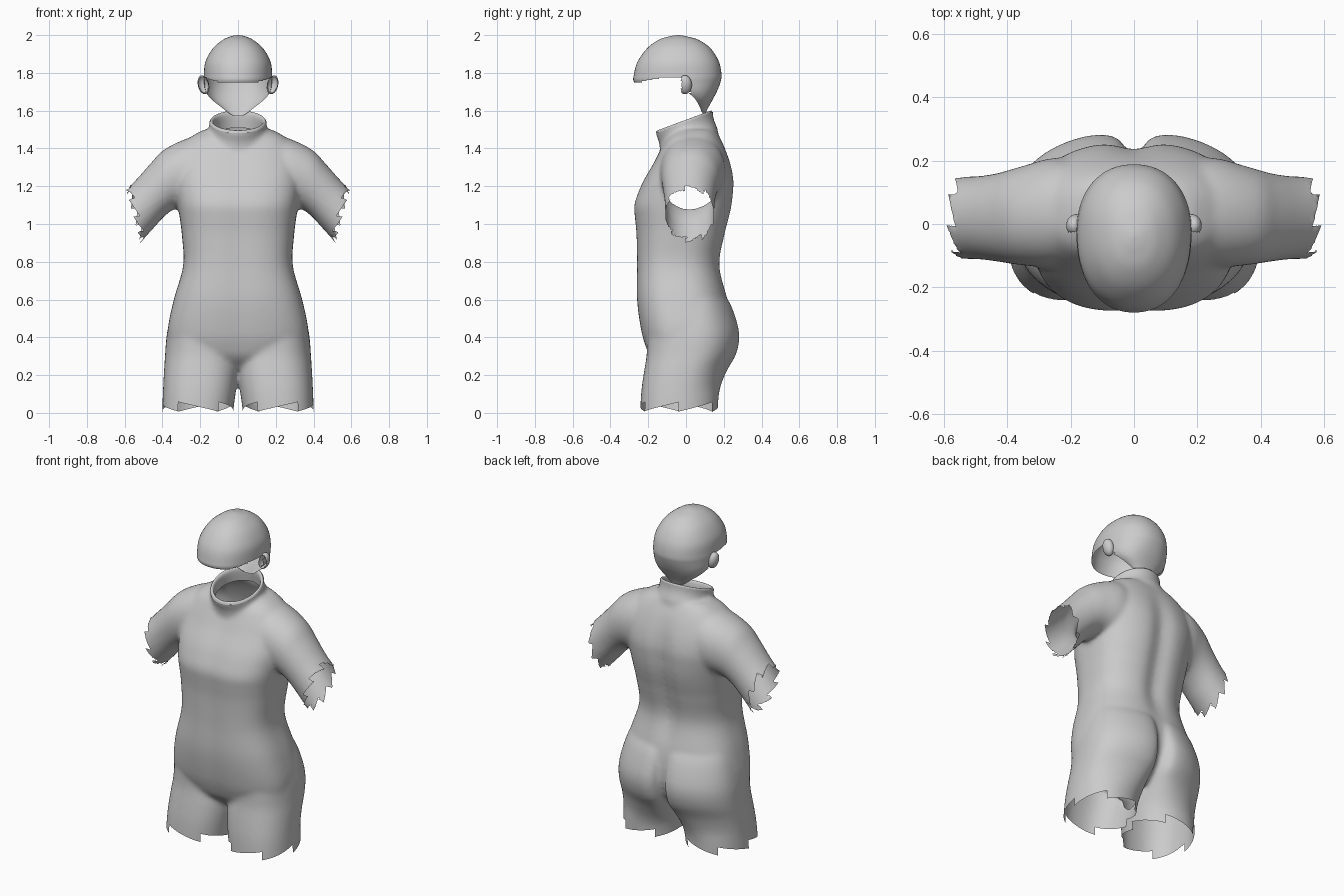
import bpy, bmesh, math
from mathutils import Vector

if "Cube" in bpy.data.objects:
    bpy.data.objects.remove(bpy.data.objects["Cube"])

grey = bpy.data.materials.new("plain grey")
grey.diffuse_color = (0.6, 0.6, 0.6, 1)
grey.use_nodes = True
grey.node_tree.nodes["Principled BSDF"].inputs["Base Color"].default_value = grey.diffuse_color


def resample(rows, steps):
    """Catmull-Rom interpolation of section rows."""
    out = []
    for i in range(len(rows) - 1):
        a, b, c, d = (rows[max(0, min(len(rows) - 1, i + k))] for k in (-1, 0, 1, 2))
        for s in range(steps):
            t = s / steps
            out.append([0.5 * (2*q + (r-p)*t + (2*p-5*q+4*r-w)*t*t + (3*q-p-3*r+w)*t**3)
                        for p, q, r, w in zip(a, b, c, d)])
    return out + [list(rows[-1])]


def unit_oval(n, back, front=None):
    """Points of a unit superellipse with separate back and front powers."""
    pts = []
    for i in range(n):
        a = 2 * math.pi * i / n
        c, s = math.cos(a), math.sin(a)
        e = 2 / (back if s > 0 or not front else front)
        pts.append((math.copysign(abs(c) ** e, c), math.copysign(abs(s) ** e, s)))
    return pts


def loft(bm, rings, caps=True):
    loops = [[bm.verts.new(p) for p in ring] for ring in rings]
    faces = []
    for lo, hi in zip(loops, loops[1:]):
        for i in range(len(lo)):
            j = (i + 1) % len(lo)
            faces.append(bm.faces.new((lo[i], lo[j], hi[j], hi[i])))
    if caps:
        faces += [bm.faces.new(loops[0][::-1]), bm.faces.new(loops[-1])]
    bmesh.ops.recalc_face_normals(bm, faces=faces)


def make(name, bm):
    me = bpy.data.meshes.new(name)
    bm.to_mesh(me)
    bm.free()
    me.materials.clear()
    me.materials.append(grey)
    ob = bpy.data.objects.new(name, me)
    bpy.context.collection.objects.link(ob)
    me.polygons.foreach_set("use_smooth", [True] * len(me.polygons))
    return ob


def cull(bm, test):
    bmesh.ops.delete(bm, geom=[f for f in bm.faces if test(f.calc_center_median())], context='FACES')


def saw(a, teeth):
    return (a / (2 * math.pi) * teeth) % 1.0


# --- Body: torso, neck, legs and upper arms as closed volumes ---
bm = bmesh.new()
TORSO = [  # z, half width, front y, back y
    (.23, .10, -.12, .12), (.29, .25, -.185, .18), (.35, .355, -.215, .215), (.44, .372, -.24, .235),
    (.60, .34, -.262, .222), (.78, .29, -.262, .185), (.94, .297, -.265, .212), (1.03, .308, -.273, .235),
    (1.10, .318, -.277, .25), (1.18, .33, -.25, .258), (1.24, .335, -.222, .258), (1.32, .33, -.175, .24),
    (1.40, .30, -.135, .21), (1.46, .25, -.10, .18), (1.50, .18, -.05, .155)]
rings = []
for z, rx, yf, yb in resample(TORSO, 5):
    groove = .028 * math.exp(-((z - 1.0) / .36) ** 4)      # spine furrow
    ring = []
    for u, v in unit_oval(80, 2.4, 2.8):
        x, y = u * rx, (yf + yb) / 2 + v * (yb - yf) / 2
        y -= math.exp(-(x / .06) ** 2) * (groove if v > 0 else -.006)
        ring.append((x, y, z))
    rings.append(ring)
loft(bm, rings)

NECK = [  # radius x, radius y, centre y, centre z, slope
    (.21, .15, .02, 1.40, .25), (.178, .155, .015, 1.452, .27), (.157, .150, .006, 1.485, .31),
    (.150, .149, -.004, 1.51, .35), (.152, .152, -.010, 1.545, .37), (.152, .152, -.010, 1.58, .37)]
loft(bm, [[(u * rx, cy + v * ry, cz + sl * v * ry) for u, v in unit_oval(64, 2)]
          for rx, ry, cy, cz, sl in resample(NECK, 3)])

LEG = [  # z, inner x, outer x, front y, back y
    (.70, .06, .28, -.10, .13), (.61, .015, .325, -.16, .215), (.52, -.002, .355, -.19, .258),
    (.41, -.004, .378, -.205, .283), (.31, -.004, .386, -.208, .265), (.22, -.003, .392, -.222, .215),
    (.12, .010, .397, -.236, .178), (.0, .026, .402, -.243, .168), (-.08, .026, .402, -.243, .168)]
ARM = [  # top x, top z, bottom x, bottom z, front y, back y
    (.10, 1.49, .12, 1.15, -.09, .17), (.25, 1.46, .22, 1.10, -.135, .21), (.39, 1.395, .32, 1.085, -.13, .182),
    (.465, 1.318, .385, 1.045, -.12, .162), (.53, 1.245, .445, .98, -.112, .152),
    (.60, 1.17, .515, .903, -.11, .15), (.72, 1.04, .635, .773, -.11, .15)]
for side in (1, -1):
    rings = []
    for z, xi, xo, yf, yb in resample(LEG, 4):
        lean = .085 * min(1, max(0, (z - .08) / .2))       # buttock fullness sits near the middle
        rings.append([(side * ((xi + xo) / 2 + u * (xo - xi) / 2 - lean * max(0, v) * (1 - u * u)),
                       (yf + yb) / 2 + v * (yb - yf) / 2, z) for u, v in unit_oval(56, 2.1, 2.4)])
    loft(bm, rings)
    loft(bm, [[(side * ((xt + xb) / 2 + u * (xt - xb) / 2), (yf + yb) / 2 + v * (yb - yf) / 2,
                (zt + zb) / 2 + u * (zt - zb) / 2) for u, v in unit_oval(48, 2.1)]
              for xt, zt, xb, zb, yf, yb in resample(ARM, 4)])
solid = make("body_volume", bm)

# Fuse into one skin
rem = solid.modifiers.new("fuse", 'REMESH')
rem.mode = 'VOXEL'
rem.voxel_size = .011
smooth = solid.modifiers.new("soften", 'SMOOTH')
smooth.factor = .5
smooth.iterations = 16
skin = bpy.data.meshes.new_from_object(solid.evaluated_get(bpy.context.evaluated_depsgraph_get()))
bpy.data.objects.remove(solid)


# Open the neck, and tear the sleeve and leg ends
def leg_cut(p):
    a = math.atan2(p.y + .035, abs(p.x) - .21) + math.pi
    return .008 + .05 * saw(a, 6)


def sleeve_cut(p):
    a = math.atan2(p.z - 1.04, p.y - .02) + math.pi
    return .592 - (1.18 - p.z) * .27 - .035 * saw(a, 9)


def rim_cut(p):
    return 1.538 + .37 * (p.y + .01)


def torn(p):
    if p.z < .2:
        return p.z < leg_cut(p)
    if p.z > 1.4 and math.hypot(p.x, p.y) < .2:
        return p.z > rim_cut(p)
    return abs(p.x) > .45 and p.z > .7 and abs(p.x) > sleeve_cut(p)


bm = bmesh.new()
bm.from_mesh(skin)
cull(bm, torn)
for v in bm.verts:                                         # straighten the torn edges
    if v.is_boundary:
        if v.co.z < .2:
            h = leg_cut(v.co)
            if abs(h - v.co.z) < .014:
                v.co.z = h
        elif v.co.z > 1.4:
            v.co.z = rim_cut(v.co)
        elif abs(sleeve_cut(v.co) - abs(v.co.x)) < .014:
            v.co.x = math.copysign(sleeve_cut(v.co), v.co.x)
make("body_suit", bm)

# --- Collar rim: rolled lip with an inner lining ---
bm = bmesh.new()
RIM = [(.150, .150, -.010, 1.536, .37), (.145, .145, -.010, 1.547, .37), (.135, .135, -.010, 1.545, .37),
       (.129, .129, -.008, 1.525, .36), (.132, .130, .0, 1.47, .30)]
loft(bm, [[(u * rx, cy + v * ry, cz + sl * v * ry) for u, v in unit_oval(64, 2)]
          for rx, ry, cy, cz, sl in resample(RIM, 3)], caps=False)
make("collar_rim", bm)

# --- Head: open-faced skull shell ---
bm = bmesh.new()
HEAD = [  # z, half width, centre y, front y, back y
    (1.572, .03, .085, .07, .098), (1.60, .065, .08, .0, .11), (1.62, .09, .072, -.05, .12),
    (1.66, .14, .05, -.15, .142), (1.70, .17, .01, -.22, .163), (1.75, .18, -.02, -.274, .182),
    (1.79, .181, -.03, -.276, .188), (1.86, .172, -.035, -.256, .174), (1.93, .133, -.037, -.206, .13),
    (1.975, .08, -.04, -.145, .066), (1.994, .036, -.04, -.085, .0), (2.0, .004, -.04, -.045, -.035)]
rings = []
for z, rx, cy, yf, yb in resample(HEAD, 6):
    rings.append([(u * rx, cy + v * ((yb - cy) if v > 0 else (cy - yf)), z) for u, v in unit_oval(72, 2.2)])
loft(bm, rings, caps=False)
bm.faces.new(list(bm.verts)[-72:])


def face_opening(p):
    edge_y = .02 + (1.70 - p.z) * .6 if p.z < 1.70 else -.01
    brow = 1.75 + .022 * min(1, max(0, (p.y + .25) / .1))
    return p.z < brow and p.y < edge_y


cull(bm, face_opening)
bmesh.ops.recalc_face_normals(bm, faces=bm.faces)
make("head_shell", bm)

# --- Ears: small cupped shells, open to the front ---
for side, label in ((1, "right"), (-1, "left")):
    bm = bmesh.new()
    bmesh.ops.create_uvsphere(bm, u_segments=24, v_segments=16, radius=1)
    cull(bm, lambda p: p.y < -.55)
    for v in bm.verts:
        z = v.co.z
        v.co = Vector((side * (.183 + .030 * v.co.x + .008 * z), -.005 + .036 * v.co.y, 1.737 + .05 * z))
    bmesh.ops.recalc_face_normals(bm, faces=bm.faces)
    make(label + "_ear", bm)
